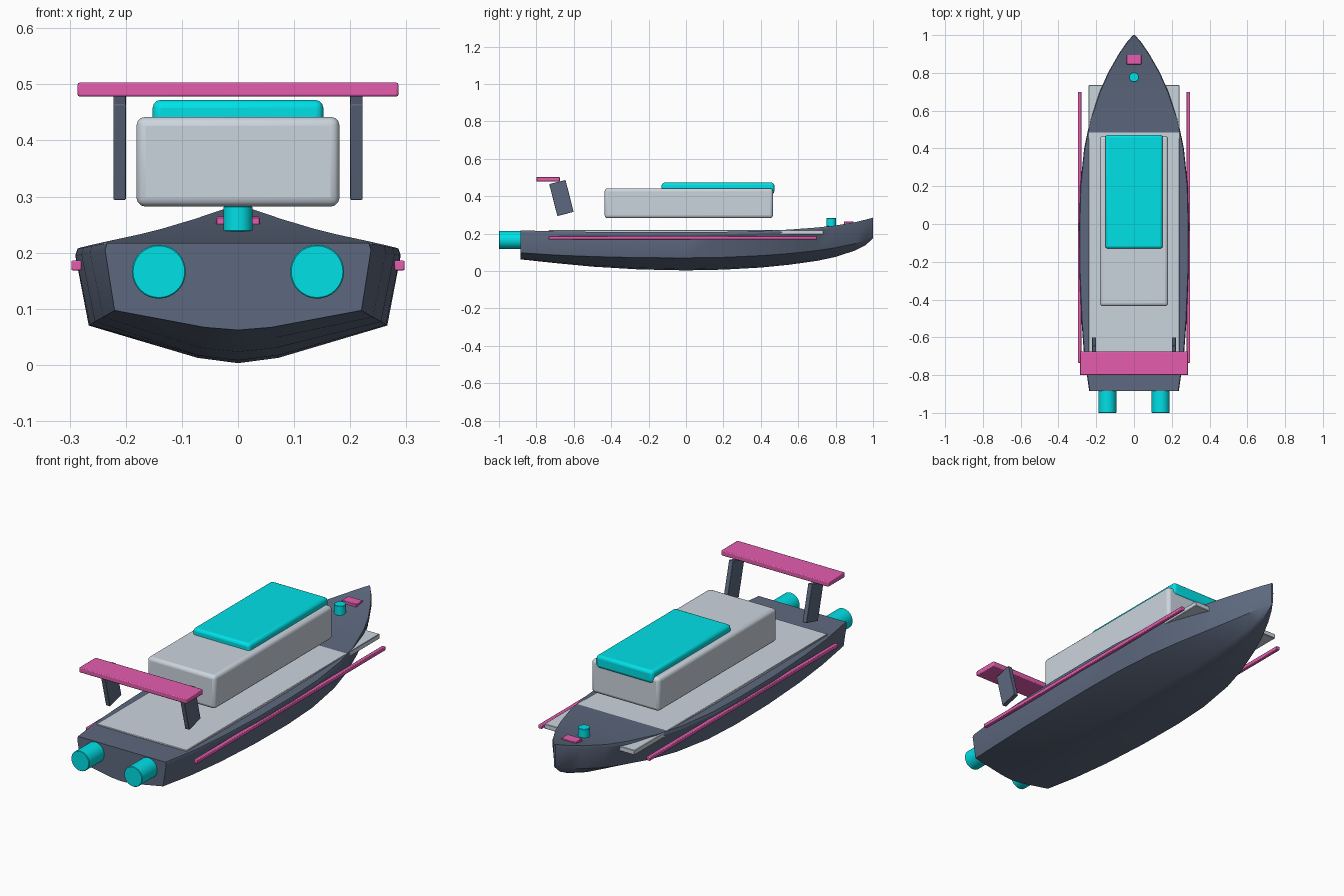
import bpy, bmesh, math

if "Cube" in bpy.data.objects:
    bpy.data.objects.remove(bpy.data.objects["Cube"])


def material(name, color):
    m = bpy.data.materials.new(name)
    m.diffuse_color = (*color, 1)
    m.use_nodes = True
    m.node_tree.nodes["Principled BSDF"].inputs["Base Color"].default_value = m.diffuse_color
    return m


SLATE = material("slate", (0.11, 0.14, 0.21))
PALE = material("pale_grey", (0.60, 0.66, 0.73))
CYAN = material("cyan", (0.0, 0.75, 0.80))
PINK = material("pink", (0.78, 0.11, 0.43))


def finish(ob, name, mat, bevel=0, segments=3):
    ob.name = name
    ob.data.materials.append(mat)
    if bevel:
        b = ob.modifiers.new("bevel", "BEVEL")
        b.width, b.segments = bevel, segments
    bpy.ops.object.select_all(action="DESELECT")
    ob.select_set(True)
    bpy.context.view_layer.objects.active = ob
    bpy.ops.object.shade_smooth_by_angle(angle=math.radians(30))
    return ob


def box(name, lo, hi, mat, bevel=0, tilt=0, segments=3):
    mid = [(a + b) / 2 for a, b in zip(lo, hi)]
    bpy.ops.mesh.primitive_cube_add(size=1, location=mid, rotation=(tilt, 0, 0))
    ob = bpy.context.object
    ob.scale = [b - a for a, b in zip(lo, hi)]
    bpy.ops.object.transform_apply(location=False, rotation=False, scale=True)
    return finish(ob, name, mat, bevel, segments)


def cylinder(name, center, radius, depth, mat, tilt=0):
    bpy.ops.mesh.primitive_cylinder_add(vertices=32, radius=radius, depth=depth,
                                        location=center, rotation=(tilt, 0, 0))
    return finish(bpy.context.object, name, mat, 0.002, 1)


# Hull stations: y, deck half width, chine half width, keel z, chine z, deck z
STATIONS = [
    (-0.885, 0.237, 0.220, 0.062, 0.097, 0.217),
    (-0.70, 0.264, 0.240, 0.042, 0.085, 0.212),
    (-0.50, 0.279, 0.255, 0.023, 0.077, 0.209),
    (-0.25, 0.289, 0.264, 0.008, 0.071, 0.207),
    (0.00, 0.290, 0.266, 0.003, 0.070, 0.207),
    (0.20, 0.285, 0.258, 0.007, 0.073, 0.209),
    (0.40, 0.264, 0.232, 0.018, 0.082, 0.214),
    (0.55, 0.233, 0.196, 0.033, 0.093, 0.221),
    (0.70, 0.182, 0.146, 0.054, 0.109, 0.232),
    (0.80, 0.138, 0.107, 0.075, 0.124, 0.243),
    (0.90, 0.081, 0.061, 0.108, 0.145, 0.260),
    (0.96, 0.040, 0.029, 0.138, 0.164, 0.274),
    (1.00, 0.005, 0.004, 0.174, 0.185, 0.285),
]


def make_hull():
    bm = bmesh.new()
    rings = []
    for y, wd, wc, zk, zc, zd in STATIONS:
        side = [(wc * 0.27, zk + (zc - zk) * 0.14), (wc, zc),
                (wd, zd - 0.012), (wd - min(0.004, wd / 3), zd)]
        pts = [(0, zk)] + side + [(-x, z) for x, z in reversed(side)]
        rings.append([bm.verts.new((x, y, z)) for x, z in pts])
    n = len(rings[0])
    for a, b in zip(rings, rings[1:]):
        for i in range(n):
            j = (i + 1) % n
            bm.faces.new((a[i], a[j], b[j], b[i]))
    bm.faces.new(rings[0])
    bm.faces.new(rings[-1])
    bmesh.ops.recalc_face_normals(bm, faces=bm.faces)
    me = bpy.data.meshes.new("hull")
    bm.to_mesh(me)
    bm.free()
    ob = bpy.data.objects.new("hull", me)
    bpy.context.collection.objects.link(ob)
    finish(ob, "hull", SLATE)


make_hull()

# Deck, cabin and roof panel
box("deck", (-0.24, -0.735, 0.195), (0.24, 0.735, 0.218), PALE, 0.002, segments=1)
box("cabin", (-0.181, -0.435, 0.282), (0.181, 0.465, 0.442), PALE, 0.016)
box("cabin_roof", (-0.152, -0.13, 0.412), (0.152, 0.472, 0.472), CYAN, 0.014)

# Rear wing
box("wing", (-0.286, -0.80, 0.478), (0.286, -0.675, 0.503), PINK, 0.004, segments=2)

# Paired struts, side rails and thrusters
for s, side in ((-1, "left"), (1, "right")):
    def pair(name, x, half, lo, hi, mat, bevel, tilt=0):
        box(f"{name}_{side}", (s * x - half, *lo), (s * x + half, *hi),
            mat, bevel, tilt, 2)
    pair("wing_strut", 0.211, 0.011, (-0.711, 0.302), (-0.621, 0.478), SLATE, 0.002, 0.25)
    pair("side_rail", 0.288, 0.009, (-0.735, 0.168), (0.70, 0.186), PINK, 0.003)
    cylinder(f"thruster_{side}", (s * 0.141, -0.92, 0.166), 0.048, 0.16, CYAN, math.pi / 2)

# Bow fittings
cylinder("bow_post", (0, 0.777, 0.26), 0.026, 0.046, CYAN)
box("bow_cleat", (-0.039, 0.845, 0.248), (0.039, 0.896, 0.264), PINK, 0.002, segments=1)
